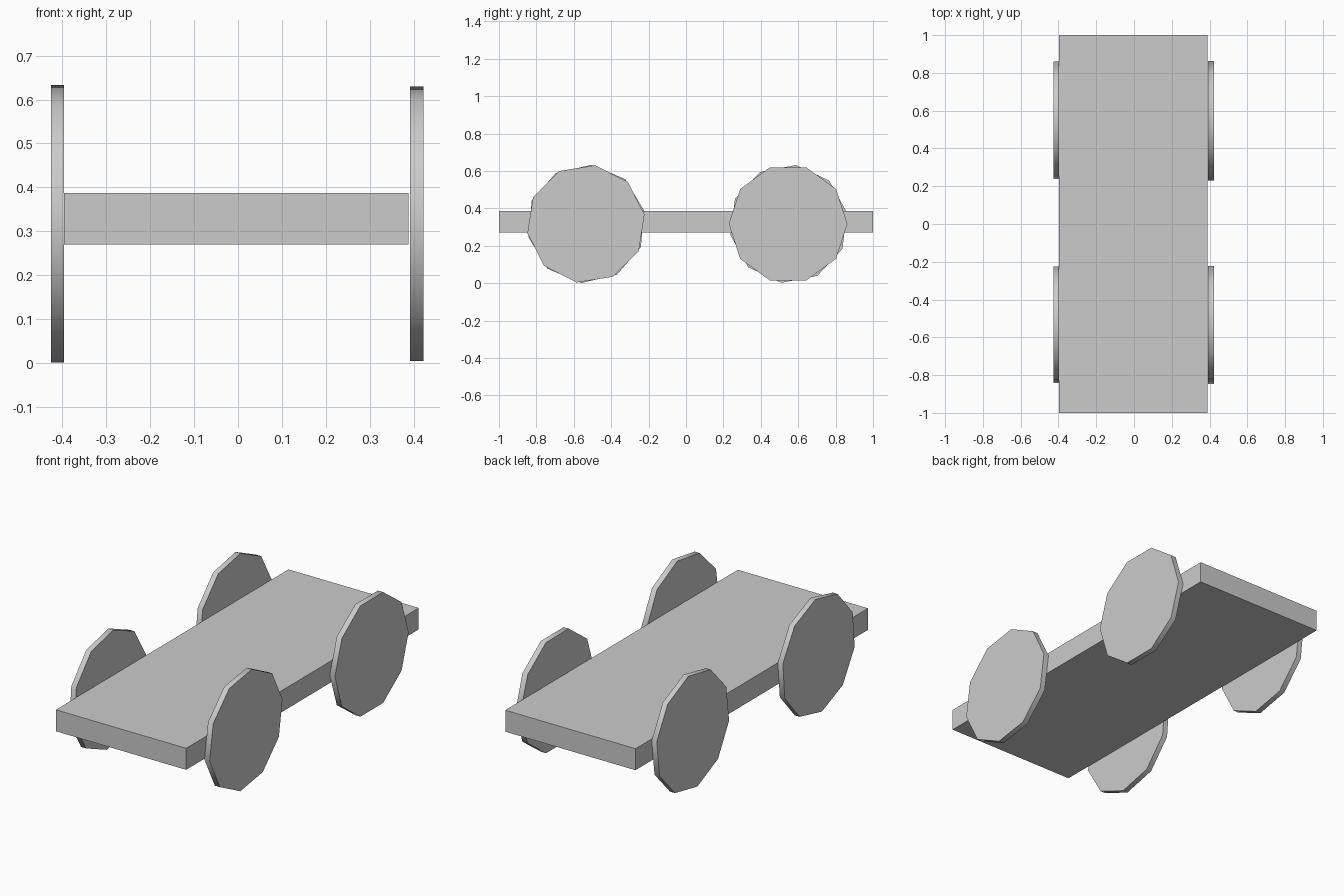
import bpy, bmesh
from math import cos, sin, radians

if "Cube" in bpy.data.objects:
    bpy.data.objects.remove(bpy.data.objects["Cube"])

SIDES = 10
RADIUS = 0.317


def add_object(name, bm):
    bmesh.ops.recalc_face_normals(bm, faces=bm.faces)
    mesh = bpy.data.meshes.new(name)
    bm.to_mesh(mesh)
    bm.free()
    obj = bpy.data.objects.new(name, mesh)
    bpy.context.collection.objects.link(obj)
    return obj


def prism_x(name, outline, x0, x1):
    """Extrude a (y, z) outline from x0 to x1."""
    bm = bmesh.new()
    face = bm.faces.new([bm.verts.new((x0, y, z)) for y, z in outline])
    ext = bmesh.ops.extrude_face_region(bm, geom=[face], use_keep_orig=True)
    moved = [g for g in ext["geom"] if isinstance(g, bmesh.types.BMVert)]
    bmesh.ops.translate(bm, verts=moved, vec=(x1 - x0, 0, 0))
    return add_object(name, bm)


# Flat board
prism_x("deck", [(-1, 0.27), (1, 0.27), (1, 0.387), (-1, 0.387)], -0.396, 0.388)

# Ten-sided disc wheels, each rolled to its own angle
wheels = [
    ("front_left_wheel", -0.426, -0.396, -0.533, 85),
    ("front_right_wheel", 0.392, 0.423, -0.535, 81),
    ("back_left_wheel", -0.426, -0.396, 0.549, 83),
    ("back_right_wheel", 0.392, 0.423, 0.546, 0),
]
for name, x0, x1, cy, roll in wheels:
    angles = [radians(roll + i * 360 / SIDES) for i in range(SIDES)]
    outline = [(cy + RADIUS * cos(a), 0.317 + RADIUS * sin(a)) for a in angles]
    wheel = prism_x(name, outline, x0, x1)
    # Smooth rim, crisp edges at the flat discs
    bpy.ops.object.select_all(action='DESELECT')
    wheel.select_set(True)
    bpy.context.view_layer.objects.active = wheel
    bpy.ops.object.shade_smooth_by_angle(angle=radians(40))
